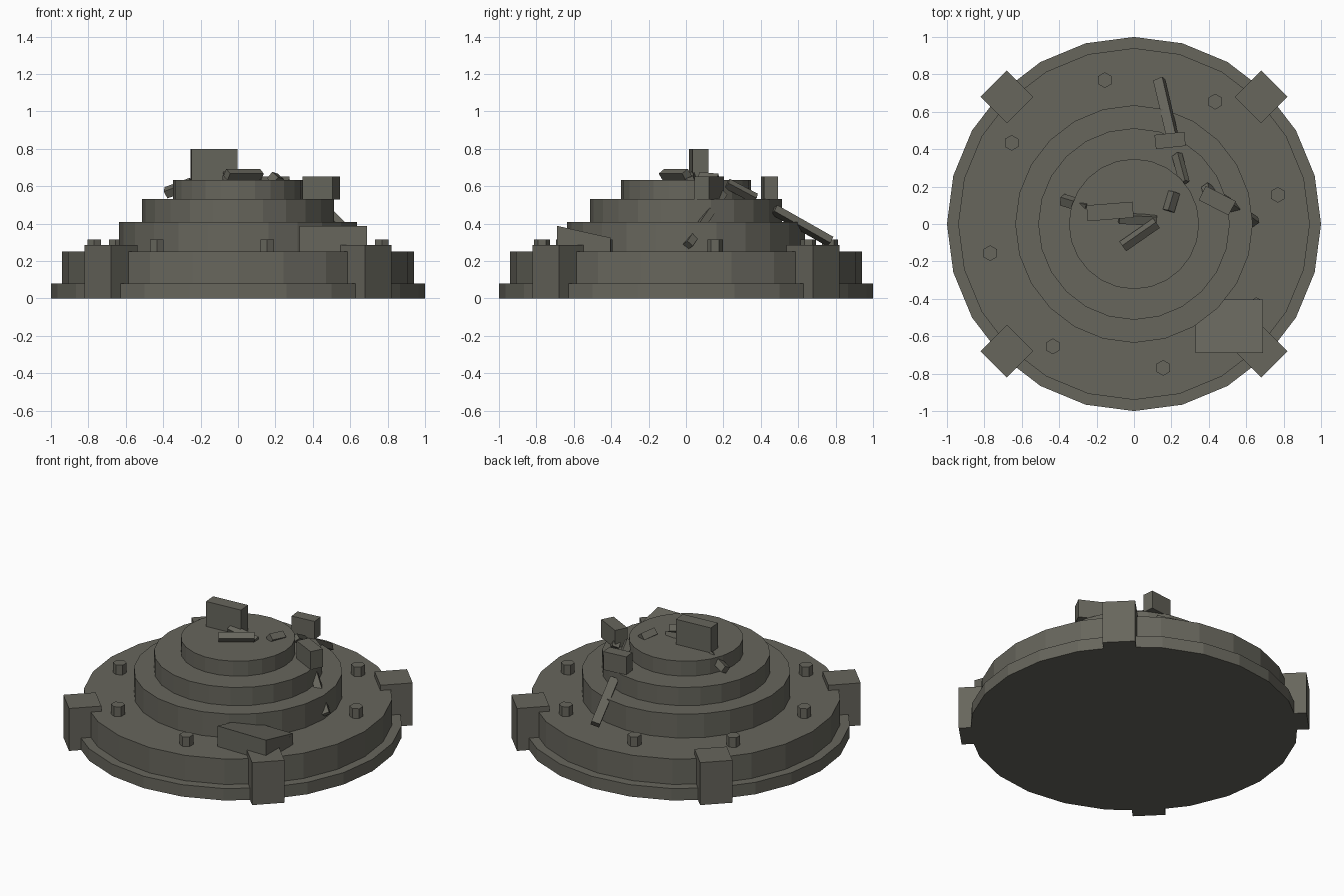
import bpy, math
from mathutils import Vector, Matrix

if "Cube" in bpy.data.objects:
    bpy.data.objects.remove(bpy.data.objects["Cube"])

stone = bpy.data.materials.new("grey_olive_stone")
stone.diffuse_color = (0.135, 0.132, 0.108, 1)
stone.use_nodes = True
stone.node_tree.nodes["Principled BSDF"].inputs["Base Color"].default_value = stone.diffuse_color


def make(name, verts, faces):
    me = bpy.data.meshes.new(name)
    me.from_pydata([tuple(v) for v in verts], [], faces)
    me.materials.append(stone)
    ob = bpy.data.objects.new(name, me)
    bpy.context.collection.objects.link(ob)
    return ob


def prism(name, x, y, r, z0, z1, n):
    """Upright n-sided cylinder with a corner pointing to +y."""
    ring = [(x + r * math.sin(2 * math.pi * i / n), y + r * math.cos(2 * math.pi * i / n))
            for i in range(n)]
    verts = [(a, b, z0) for a, b in ring] + [(a, b, z1) for a, b in ring]
    faces = [(i, i + n, (i + 1) % n + n, (i + 1) % n) for i in range(n)]
    faces += [tuple(range(n)), tuple(range(2 * n - 1, n - 1, -1))]
    return make(name, verts, faces)


BOX_FACES = [(0, 3, 2, 1), (4, 5, 6, 7), (0, 1, 5, 4), (1, 2, 6, 5), (2, 3, 7, 6), (3, 0, 4, 7)]


def block(name, x, y, sx, sy, z0, z1, deg=0, z1_back=None):
    """Upright box turned about z; z1_back slopes the top."""
    rot = Matrix.Rotation(math.radians(deg), 3, 'Z')
    zb = z1 if z1_back is None else z1_back
    c = [(-1, -1), (1, -1), (1, 1), (-1, 1)]
    tops = [z1, z1, zb, zb]
    pts = [(a * sx / 2, b * sy / 2, z0) for a, b in c]
    pts += [(a * sx / 2, b * sy / 2, t) for (a, b), t in zip(c, tops)]
    return make(name, [rot @ Vector(p) + Vector((x, y, 0)) for p in pts], BOX_FACES)


def beam(name, p, q, w, h, roll=0):
    """Square bar running from p to q."""
    p, q = Vector(p), Vector(q)
    d = (q - p).normalized()
    rot = Matrix.Rotation(math.radians(roll), 3, d)
    side = rot @ d.cross(Vector((0, 0, 1))).normalized()
    up = side.cross(d)
    c = [(-1, -1), (1, -1), (1, 1), (-1, 1)]
    verts = [e + side * (a * w / 2) + up * (b * h / 2) for e in (q, p) for a, b in c]
    return make(name, verts, BOX_FACES)


# stepped round tiers
for i, (r, z0, z1) in enumerate([(1.0, 0, 0.08), (0.94, 0.08, 0.25), (0.635, 0.25, 0.41),
                                 (0.512, 0.41, 0.532), (0.348, 0.532, 0.632)]):
    prism(f"tier_{i + 1}", 0, 0, r, z0, z1, 24)

# four corner buttresses
for sx in (-1, 1):
    for sy in (-1, 1):
        block("buttress", sx * 0.68, sy * 0.68, 0.2, 0.2, 0, 0.285, 45)

# ring of hexagonal studs
for i in range(8):
    a = 0.2 + i * math.pi / 4
    prism("stud", 0.785 * math.cos(a), 0.785 * math.sin(a), 0.042, 0.25, 0.315, 6)

# sloped slab at the front right
block("sloped_slab", 0.51, -0.547, 0.36, 0.285, 0.25, 0.388, 0, 0.325)

# broken wall pieces
block("wall_piece_top", -0.128, 0.067, 0.247, 0.085, 0.63, 0.8, 4.5)
block("wall_piece_right", 0.445, 0.125, 0.18, 0.085, 0.53, 0.652, -27)
block("wall_piece_back", 0.193, 0.447, 0.16, 0.076, 0.53, 0.652, 6)

# fallen beams
beam("fallen_beam_back", (0.135, 0.77, 0.305), (0.205, 0.47, 0.475), 0.055, 0.04, 20)
beam("fallen_beam_right", (0.38, 0.195, 0.56), (0.65, 0.01, 0.285), 0.045, 0.04, 30)
beam("fallen_beam_top", (-0.06, -0.12, 0.662), (0.12, 0.005, 0.662), 0.045, 0.045, 35)
beam("fallen_beam_centre", (-0.08, 0.03, 0.66), (0.12, 0.02, 0.63), 0.05, 0.035, 20)
beam("fallen_beam_left", (-0.385, 0.13, 0.565), (-0.25, 0.09, 0.615), 0.05, 0.045, 30)
beam("shard_back", (0.23, 0.37, 0.535), (0.27, 0.22, 0.615), 0.045, 0.035, 40)
beam("shard_top", (0.185, 0.07, 0.645), (0.215, 0.17, 0.635), 0.045, 0.045, 40)
